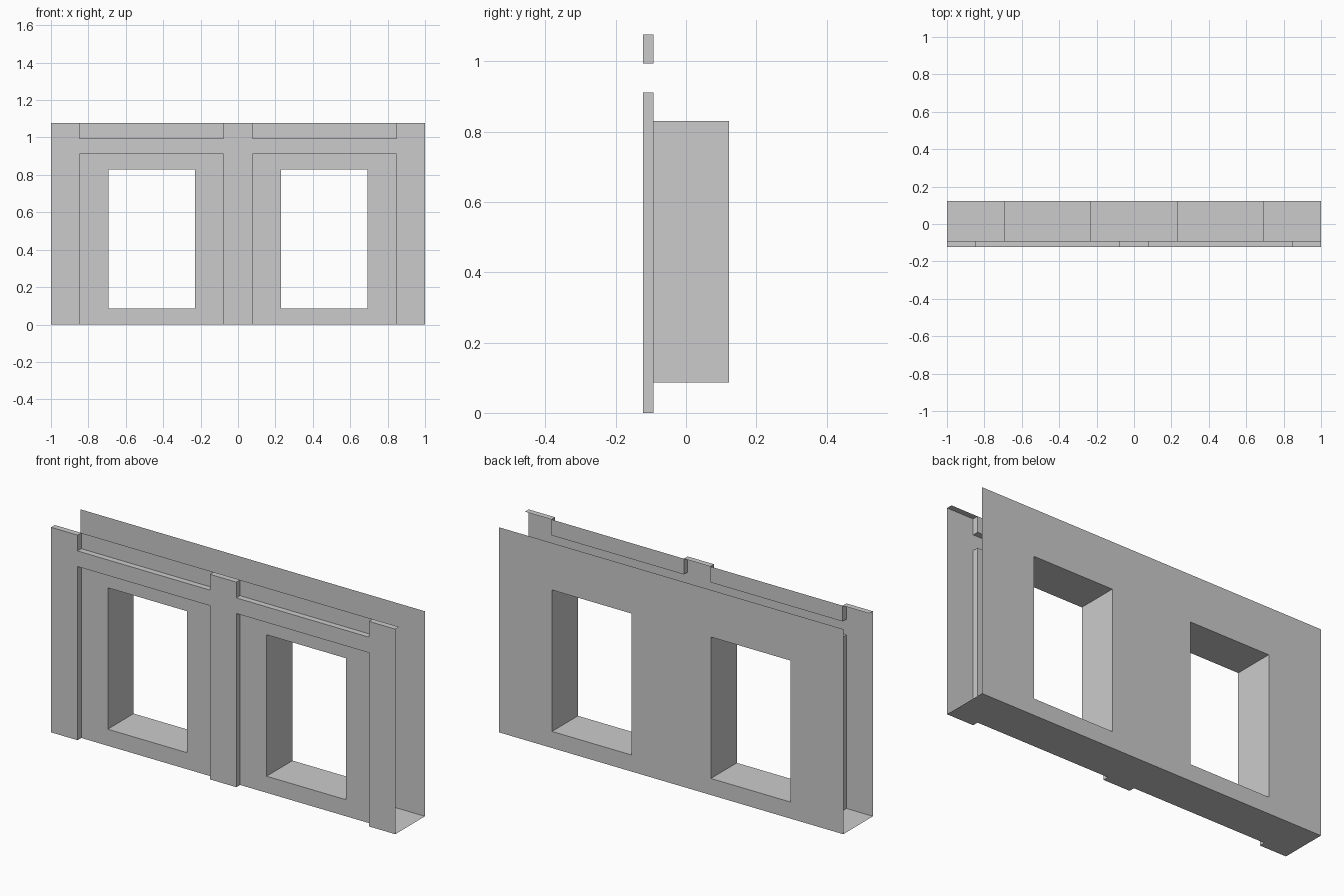
import bpy, bmesh
from mathutils import Vector

if "Cube" in bpy.data.objects:
    bpy.data.objects.remove(bpy.data.objects["Cube"])

U = 1 / 13                      # horizontal module
H = 1.077                       # wall height
FRONT, RECESS, BACK = -0.123, -0.092, 0.123
BAND_LOW, BAND_TOP = 0.912, 0.994
WIN_Z = (0.087, 0.83)
PIERS = [(-1, -11 * U), (-U, U), (11 * U, 1)]
BAYS = [(-11 * U, -U), (U, 11 * U)]
WINDOWS = [(-9 * U, -3 * U), (3 * U, 9 * U)]


def rect(bm, a, b, facing):
    """Axis-aligned rectangle between corners a and b, facing the given way."""
    a, b, n = Vector(a), Vector(b), Vector(facing)
    i, j = [k for k in range(3) if abs(n[k]) < 0.5]
    p, q = a.copy(), a.copy()
    p[i], q[j] = b[i], b[j]
    face = bm.faces.new([bm.verts.new(v) for v in (a, p, b, q)])
    face.normal_update()
    if face.normal.dot(n) < 0:
        face.normal_flip()


def sheet(bm, xs, zs, y, facing, holes):
    """Upright sheet split along xs and zs, leaving out the hole cells."""
    for x0, x1 in zip(xs, xs[1:]):
        for z0, z1 in zip(zs, zs[1:]):
            if (x0, z0) not in holes:
                rect(bm, (x0, y, z0), (x1, y, z1), facing)


def finish(bm, name):
    bmesh.ops.remove_doubles(bm, verts=bm.verts, dist=1e-5)
    mesh = bpy.data.meshes.new(name)
    bm.to_mesh(mesh)
    bm.free()
    bpy.context.collection.objects.link(bpy.data.objects.new(name, mesh))


# Raised piers: front and top cap, with open ends on the outside
bm = bmesh.new()
for x0, x1 in PIERS:
    sheet(bm, [x0, x1], [0, BAND_LOW, BAND_TOP, H], FRONT, (0, -1, 0), [])
    rect(bm, (x0, FRONT, H), (x1, RECESS, H), (0, 0, 1))
    for x, s in ((x0, -1), (x1, 1)):
        if abs(x) < 1:
            for z0, z1 in ((0, BAND_LOW), (BAND_TOP, H)):
                rect(bm, (x, FRONT, z0), (x, RECESS, z1), (s, 0, 0))
finish(bm, "piers")

# Raised band between the piers: front, ledge and soffit
bm = bmesh.new()
for x0, x1 in BAYS:
    rect(bm, (x0, FRONT, BAND_LOW), (x1, FRONT, BAND_TOP), (0, -1, 0))
    rect(bm, (x0, FRONT, BAND_TOP), (x1, RECESS, BAND_TOP), (0, 0, 1))
    rect(bm, (x0, FRONT, BAND_LOW), (x1, RECESS, BAND_LOW), (0, 0, -1))
finish(bm, "band")

# Recessed panels around the windows and above the band
bm = bmesh.new()
for (x0, x1), (w0, w1) in zip(BAYS, WINDOWS):
    sheet(bm, [x0, w0, w1, x1], [0, *WIN_Z, BAND_LOW], RECESS,
          (0, -1, 0), [(w0, WIN_Z[0])])
    rect(bm, (x0, RECESS, BAND_TOP), (x1, RECESS, H), (0, -1, 0))
finish(bm, "recessed_panels")

# Window reveals through the wall
bm = bmesh.new()
for x0, x1 in WINDOWS:
    for x, s in ((x0, 1), (x1, -1)):
        rect(bm, (x, RECESS, WIN_Z[0]), (x, BACK, WIN_Z[1]), (s, 0, 0))
    for z, s in zip(WIN_Z, (1, -1)):
        rect(bm, (x0, RECESS, z), (x1, BACK, z), (0, 0, s))
finish(bm, "window_reveals")

# Back wall with two openings
bm = bmesh.new()
sheet(bm, [-1, *WINDOWS[0], *WINDOWS[1], 1], [0, *WIN_Z, H], BACK,
      (0, 1, 0), [(w[0], WIN_Z[0]) for w in WINDOWS])
finish(bm, "back_wall")

# Underside following the pier outline
bm = bmesh.new()
for x0, x1 in PIERS + BAYS:
    rect(bm, (x0, RECESS, 0), (x1, BACK, 0), (0, 0, -1))
for x0, x1 in PIERS:
    rect(bm, (x0, FRONT, 0), (x1, RECESS, 0), (0, 0, -1))
finish(bm, "underside")
